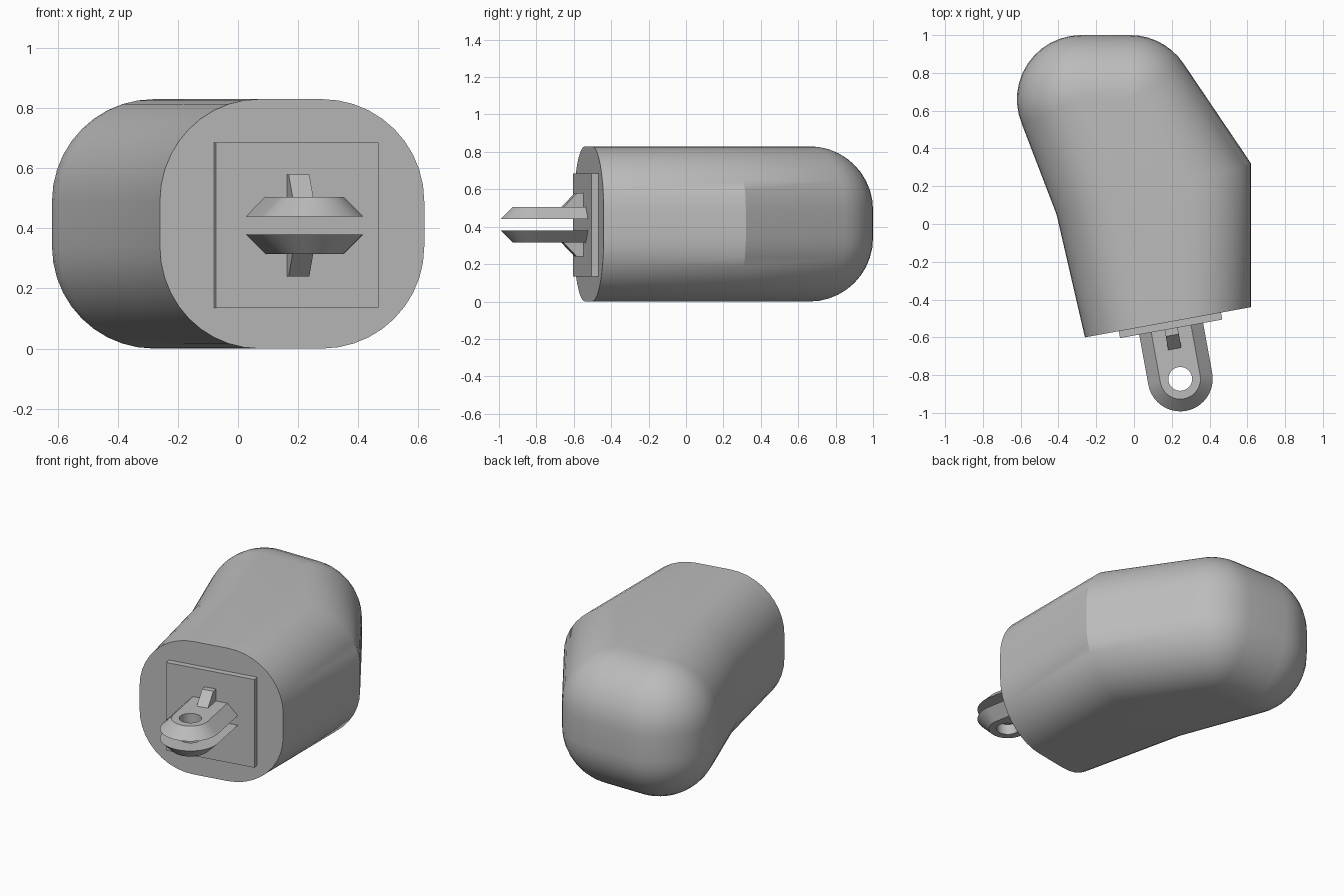
import bpy, bmesh, math
from mathutils import Vector, Matrix

old = bpy.data.objects.get("Cube")
if old:
    bpy.data.objects.remove(old, do_unlink=True)

GREY = (0.5, 0.5, 0.5, 1)
mat = bpy.data.materials.new("plain grey")
mat.use_nodes = True
mat.diffuse_color = GREY
mat.node_tree.nodes["Principled BSDF"].inputs["Base Color"].default_value = GREY

MID = 0.415      # height of the symmetry plane
R = 0.34         # edge rounding of the body
# Mount frame: local x along the cut face, local -y out of it
MOUNT = Matrix.Translation((0.19, -0.518, MID)) @ Matrix.Rotation(math.radians(10.3), 4, "Z")


def finish(name, bm, matrix=None, smooth=None):
    bmesh.ops.recalc_face_normals(bm, faces=bm.faces)
    me = bpy.data.meshes.new(name)
    bm.to_mesh(me)
    bm.free()
    me.materials.append(mat)
    ob = bpy.data.objects.new(name, me)
    bpy.context.collection.objects.link(ob)
    if matrix:
        ob.matrix_world = matrix
    if smooth:
        bpy.ops.object.select_all(action="DESELECT")
        ob.select_set(True)
        bpy.context.view_layer.objects.active = ob
        bpy.ops.object.shade_smooth_by_angle(angle=math.radians(smooth))
    return ob


def bridge(bm, a, b):
    n = len(a)
    for i in range(n):
        j = (i + 1) % n
        bm.faces.new((a[i], a[j], b[j], b[i]))


def arc(centre, start, end, steps):
    """Pairs of core point and outer point around a rounded corner."""
    c = Vector(centre)
    out = []
    for k in range(steps + 1):
        a = math.radians(start + (end - start) * k / steps)
        out.append((c, c + R * Vector((math.cos(a), math.sin(a)))))
    return out


# Body: a bent core outline swelled out by a quarter round, above and below
V = Vector
outline = [(V((0.07, -0.54)), V((-0.26, -0.60))),
           (V((0.28, -0.502)), V((0.62, -0.44))),
           (V((0.28, 0.215)), V((0.62, 0.32)))]
outline += arc((-0.02, 0.66), 34, 90, 7)
outline += arc((-0.28, 0.66), 90, 203, 12)
outline += [(V((-0.08, 0.12)), V((-0.41, 0.05)))]

bm = bmesh.new()
STEPS = 10
half = MID - R
levels = [(-half - R * math.cos(t), math.sin(t))
          for t in (math.pi / 2 * k / STEPS for k in range(STEPS + 1))]
levels += [(-z, s) for z, s in reversed(levels)]
rings = []
for z, s in levels:
    ring = [bm.verts.new((*core.lerp(outer, s), MID + z)) for core, outer in outline]
    if rings:
        bridge(bm, rings[-1], ring)
    rings.append(ring)
bm.faces.new(rings[0])
bm.faces.new(rings[-1])
bmesh.ops.remove_doubles(bm, verts=bm.verts, dist=0.0005)
finish("body", bm, smooth=30)

# Square mounting plate
bm = bmesh.new()
bmesh.ops.create_cube(bm, size=1)
bmesh.ops.scale(bm, vec=(0.55, 0.055, 0.55), verts=bm.verts)
bmesh.ops.translate(bm, vec=(0, -0.01, -0.005), verts=bm.verts)
finish("mounting_plate", bm, MOUNT)

PIVOT = -0.307   # local y of the pin hole
BACK = -0.03
N = 20


def tongue(width):
    """Outline with a round nose and a straight back edge."""
    pts = [(width * math.cos(math.pi * k / N), PIVOT - width * math.sin(math.pi * k / N))
           for k in range(N + 1)]
    pts += [(-width + 2 * width * k / N, BACK) for k in range(N + 1)]
    return pts


def hole(radius):
    angles = [math.pi * k / N for k in range(N + 1)]
    angles += [math.pi + math.pi * (k + 1) / (N + 2) for k in range(N + 1)]
    return [(radius * math.cos(a), PIVOT - radius * math.sin(a)) for a in angles]


# Two chamfered lugs with a pin hole, each braced by a gusset
for side, label in ((1, "upper"), (-1, "lower")):
    bm = bmesh.new()
    loops = [(tongue(0.172), 0.03), (tongue(0.107), 0.095),
             (hole(0.063), 0.095), (hole(0.063), 0.03)]
    rings = [[bm.verts.new((x, y, side * z - 0.005)) for x, y in pts] for pts, z in loops]
    for i in range(4):
        bridge(bm, rings[i], rings[(i + 1) % 4])
    finish(label + "_lug", bm, MOUNT, smooth=30)

    bm = bmesh.new()
    profile = [(-0.02, 0.08), (-0.145, 0.08), (-0.145, 0.095), (-0.072, 0.17), (-0.02, 0.17)]
    ends = [[bm.verts.new((x, y, side * z - 0.005)) for y, z in profile]
            for x in (-0.035, 0.035)]
    bridge(bm, *ends)
    for end in ends:
        bm.faces.new(end)
    finish(label + "_gusset", bm, MOUNT)
